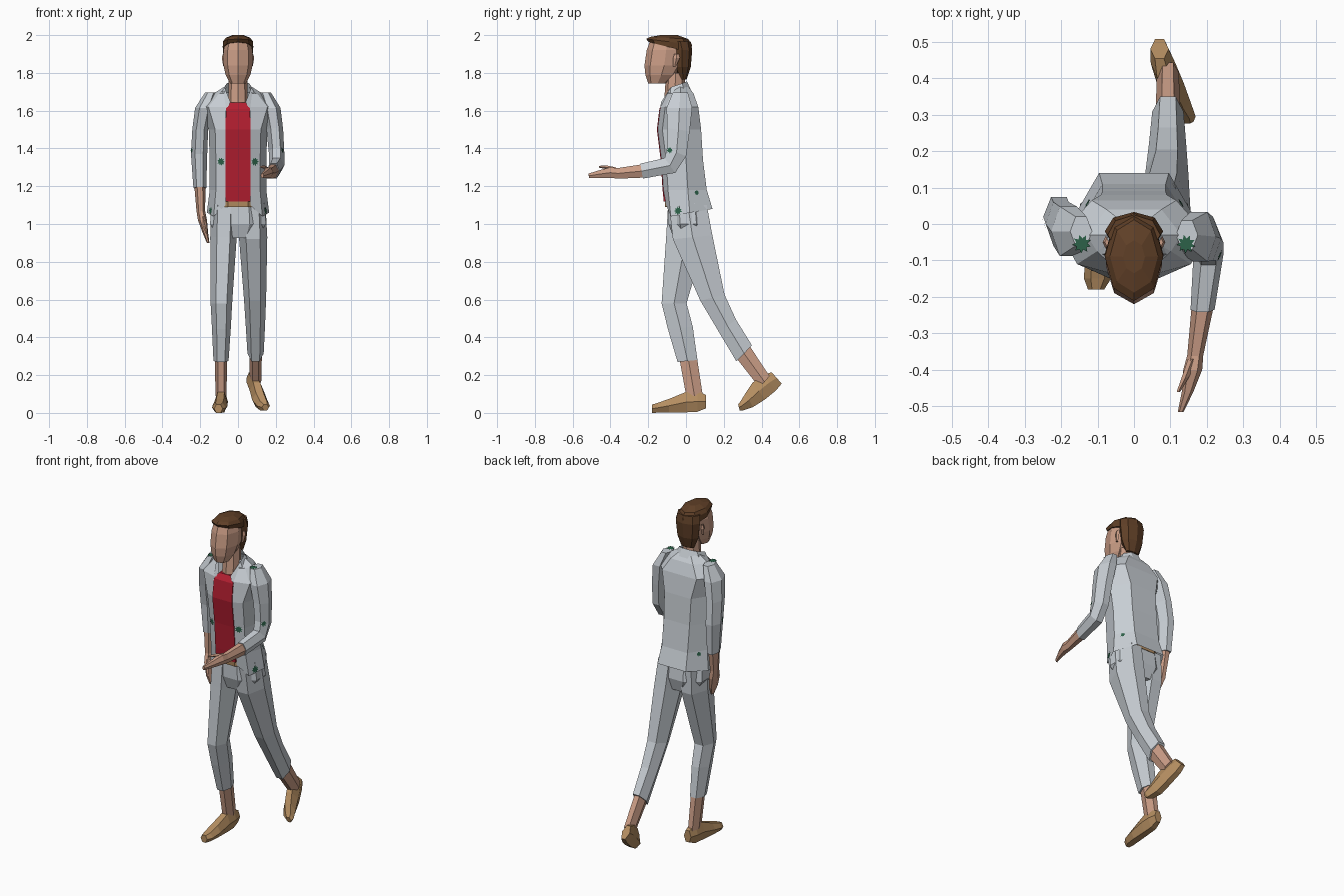
import bpy, bmesh, math
from mathutils import Vector
from mathutils.bvhtree import BVHTree


def mat(name, r, g, b):
    m = bpy.data.materials.new(name)
    m.diffuse_color = (r, g, b, 1)
    return m


GREY = mat("pale grey cloth", .58, .62, .66)
SKIN = mat("skin", .60, .34, .24)
HAIR = mat("brown hair", .115, .05, .02)
RED = mat("red shirt", .45, .013, .03)
TAN = mat("tan leather", .46, .27, .12)
GREEN = mat("leaf green", .025, .12, .065)


def make(name, verts, faces, material):
    me = bpy.data.meshes.new(name)
    me.from_pydata([tuple(v) for v in verts], [], faces)
    bm = bmesh.new()
    bm.from_mesh(me)
    bmesh.ops.recalc_face_normals(bm, faces=bm.faces)
    bm.to_mesh(me)
    bm.free()
    me.materials.append(material)
    ob = bpy.data.objects.new(name, me)
    bpy.context.collection.objects.link(ob)
    return ob


def skin_rings(name, rings, material, closed=True, caps=True):
    n = len(rings[0])
    verts = [v for r in rings for v in r]
    faces = []
    for i in range(len(rings) - 1):
        for j in range(n if closed else n - 1):
            k = (j + 1) % n
            faces.append((i*n + j, i*n + k, i*n + n + k, i*n + n + j))
    if caps:
        faces += [tuple(range(n)), tuple(range(len(verts) - n, len(verts)))]
    return make(name, verts, faces, material)


def loft(name, material, sections, n=6, offset=0.0):
    """Section: x, y, z, half width, half depth, tilt of the depth axis about x."""
    angs = [offset + 2*math.pi*i/n for i in range(n)]
    cw, sd = max(map(math.cos, angs)), max(map(math.sin, angs))
    rings = []
    for x, y, z, w, d, *t in sections:
        t = t[0] if t else 0
        rings.append([(x + w*math.cos(a)/cw,
                       y + d*math.sin(a)/sd*math.cos(t),
                       z + d*math.sin(a)/sd*math.sin(t)) for a in angs])
    return skin_rings(name, rings, material)


# Head, neck and ears
loft("head", SKIN, [(0, -.15, 1.745, .042, .05), (0, -.13, 1.79, .066, .085),
                    (0, -.115, 1.84, .077, .105), (0, -.105, 1.92, .077, .103),
                    (0, -.1, 1.97, .065, .09)], 8)
loft("neck", SKIN, [(0, -.065, 1.58, .065, .055), (0, -.06, 1.66, .052, .055),
                    (0, -.055, 1.80, .048, .05)], 8)
for s, side in ((1, "left"), (-1, "right")):
    loft(side + "_ear", SKIN, [(s*.072, -.06, 1.835, .006, .008), (s*.077, -.05, 1.88, .009, .018),
                               (s*.074, -.05, 1.9, .006, .012)], 4)

# Hair: sloping cap and back of the head
loft("hair_cap", HAIR, [(0, -.085, 1.935, .081, .117, -.25), (0, -.09, 1.965, .08, .122, -.12),
                        (0, -.088, 1.985, .066, .1, -.06), (0, -.09, 2.0, .03, .045)], 8)
loft("hair_back", HAIR, [(0, -.015, 1.765, .045, .018), (0, -.02, 1.83, .07, .045),
                         (0, -.02, 1.92, .08, .053), (0, -.03, 1.965, .072, .055)], 8)

# Open jacket: level, half width, front opening, front y, side y, back y
levels = [(1.06, .165, .065, -.105, .02, .14), (1.18, .15, .065, -.12, .01, .11),
          (1.34, .15, .065, -.13, 0, .09), (1.5, .155, .065, -.15, -.02, .08),
          (1.62, .2, .065, -.135, -.03, .065), (1.69, .13, .075, -.1, -.03, .04),
          (1.725, .075, .06, -.075, -.03, .015)]
rings = []
for z, w, fx, yf, ym, yb in levels:
    hem = z < 1.1
    half = [(fx, yf, 1.1 if hem else z), (.78*w, yf + .025, z - .02 if hem else z),
            (w, ym, z), (.58*w, yb, z + .02 if hem else z)]
    rings.append(half + [(-x, y, zz) for x, y, zz in reversed(half)])
jacket = skin_rings("jacket_body", rings, GREY, closed=False, caps=False)

# Folded collar
outer = [(.07, -.14, 1.59), (.1, -.085, 1.67), (.085, -.01, 1.7), (.03, .035, 1.69)]
inner = [(.04, -.132, 1.645), (.072, -.08, 1.725), (.06, -.02, 1.745), (.025, .005, 1.755)]
collar = [h + [(-x, y, z) for x, y, z in reversed(h)] for h in (outer, inner)]
skin_rings("collar", collar, GREY, closed=False, caps=False)

# Shirt front and belt
shirt = [(1.12, -.118, .066), (1.18, -.124, .066), (1.34, -.134, .066),
         (1.5, -.154, .066), (1.61, -.141, .064), (1.642, -.118, .045)]
loft("shirt", RED, [(0, y + .03, z, w, .03) for z, y, w in shirt], 4, math.pi/4)
loft("belt", TAN, [(0, 0, 1.09, .13, .11), (0, 0, 1.125, .13, .113)], 8, math.pi/8)

# Arms: right hangs down, left reaches forward
sleeve_r = loft("right_sleeve", GREY, [
    (-.145, -.02, 1.695, .03, .04), (-.18, -.02, 1.615, .047, .068), (-.2, 0, 1.5, .042, .06),
    (-.206, .02, 1.37, .043, .054), (-.202, .018, 1.19, .034, .042, -.15)])
loft("right_forearm_and_hand", SKIN, [
    (-.202, .018, 1.21, .03, .037), (-.197, .005, 1.07, .023, .026), (-.188, -.005, 1.02, .024, .036),
    (-.172, -.02, .95, .014, .032), (-.158, -.03, .9, .007, .013)])
loft("right_thumb", SKIN, [(-.185, -.025, 1.04, .011, .012), (-.175, -.048, .99, .01, .01),
                           (-.165, -.055, .95, .005, .005)], 4)
sleeve_l = loft("left_sleeve", GREY, [
    (.145, -.03, 1.695, .03, .04), (.178, -.035, 1.615, .047, .068), (.195, -.04, 1.5, .044, .06, -.15),
    (.204, -.05, 1.38, .041, .055, -.4), (.204, -.085, 1.31, .041, .048, -.95),
    (.188, -.235, 1.28, .033, .04, -1.4)])
loft("left_forearm_and_hand", SKIN, [
    (.19, -.215, 1.282, .031, .036, -1.45), (.168, -.36, 1.268, .022, .028, -1.5),
    (.161, -.4, 1.272, .026, .028, -1.5), (.147, -.46, 1.264, .016, .02, -1.5),
    (.128, -.515, 1.255, .008, .012, -1.5)])
loft("left_thumb", SKIN, [(.16, -.37, 1.288, .012, .012, -1.5), (.141, -.42, 1.3, .01, .01, -1.5),
                          (.122, -.46, 1.303, .005, .005, -1.5)], 4)

# Trousers
loft("trouser_seat", GREY, [(0, .005, 1.11, .14, .1), (0, .012, 1.0, .148, .105),
                            (0, .015, .925, .1, .08)], 8, math.pi/8)
loft("right_trouser_leg", GREY, [
    (-.072, .005, 1.1, .07, .1), (-.077, 0, .93, .07, .105), (-.088, -.063, .58, .057, .066),
    (-.088, -.03, .45, .05, .066, .1), (-.09, .008, .275, .04, .053, .1)])
loft("left_trouser_leg", GREY, [
    (.074, .01, 1.1, .072, .1), (.08, .035, .93, .075, .105, .1), (.09, .14, .61, .059, .066, .25),
    (.092, .22, .46, .051, .056, .65), (.093, .308, .315, .043, .059, .8)])

# Ankles and shoes
loft("right_ankle", SKIN, [(-.09, .01, .3, .033, .047), (-.09, .045, .09, .029, .044)])
loft("left_ankle", SKIN, [(.093, .3, .325, .034, .048, .8), (.093, .415, .165, .03, .04, .8)])
loft("right_shoe", TAN, [
    (-.085, .107, .06, .024, .035, -1.57), (-.088, .06, .06, .035, .054, -1.57),
    (-.09, 0, .057, .036, .054, -1.57), (-.095, -.09, .038, .04, .036, -1.57),
    (-.1, -.15, .027, .037, .026, -1.57), (-.104, -.18, .022, .022, .022, -1.57)])
loft("left_shoe", TAN, [
    (.07, .48, .185, .025, .04, -.84), (.08, .44, .16, .034, .055, -.84), (.1, .385, .115, .037, .055, -.9),
    (.115, .335, .068, .04, .042, -1.1), (.135, .295, .037, .034, .025, -1.3),
    (.145, .28, .029, .018, .016, -1.3)])

# Leaf prints laid on the jacket surface
verts, polys = [], []
for ob in (jacket, sleeve_l, sleeve_r):
    base = len(verts)
    verts += [v.co.copy() for v in ob.data.vertices]
    polys += [[base + i for i in p.vertices] for p in ob.data.polygons]
tree = BVHTree.FromPolygons(verts, polys)


def leaf(name, origin, direction, radius):
    d = Vector(direction)
    hit, nor, _, _ = tree.ray_cast(Vector(origin), d)
    if hit is None:
        return
    if nor.dot(d) > 0:
        nor = -nor
    u = nor.orthogonal().normalized()
    v = nor.cross(u)
    pts = []
    for i in range(18):
        r = radius*(1 if i % 2 else .6)
        a = math.tau*i/18
        pts.append(hit + nor*.004 + u*r*math.cos(a) + v*r*math.sin(a))
    make(name, pts, [tuple(range(18))], GREEN)


for s, side in ((1, "left"), (-1, "right")):
    leaf(side + "_chest_leaf", (s*.088, -1, 1.33), (0, 1, 0), .023)
    leaf(side + "_hem_leaf", (s*.142, -1, 1.07), (0, 1, 0), .023)
    leaf(side + "_shoulder_leaf", (s*.143, -.055, 3), (0, 0, -1), .026)
    leaf(side + "_elbow_leaf", (s, -.085 if s > 0 else 0, 1.39), (-s, 0, 0), .018)
    leaf(side + "_hip_leaf", (s, .055, 1.165), (-s, 0, 0), .015)
